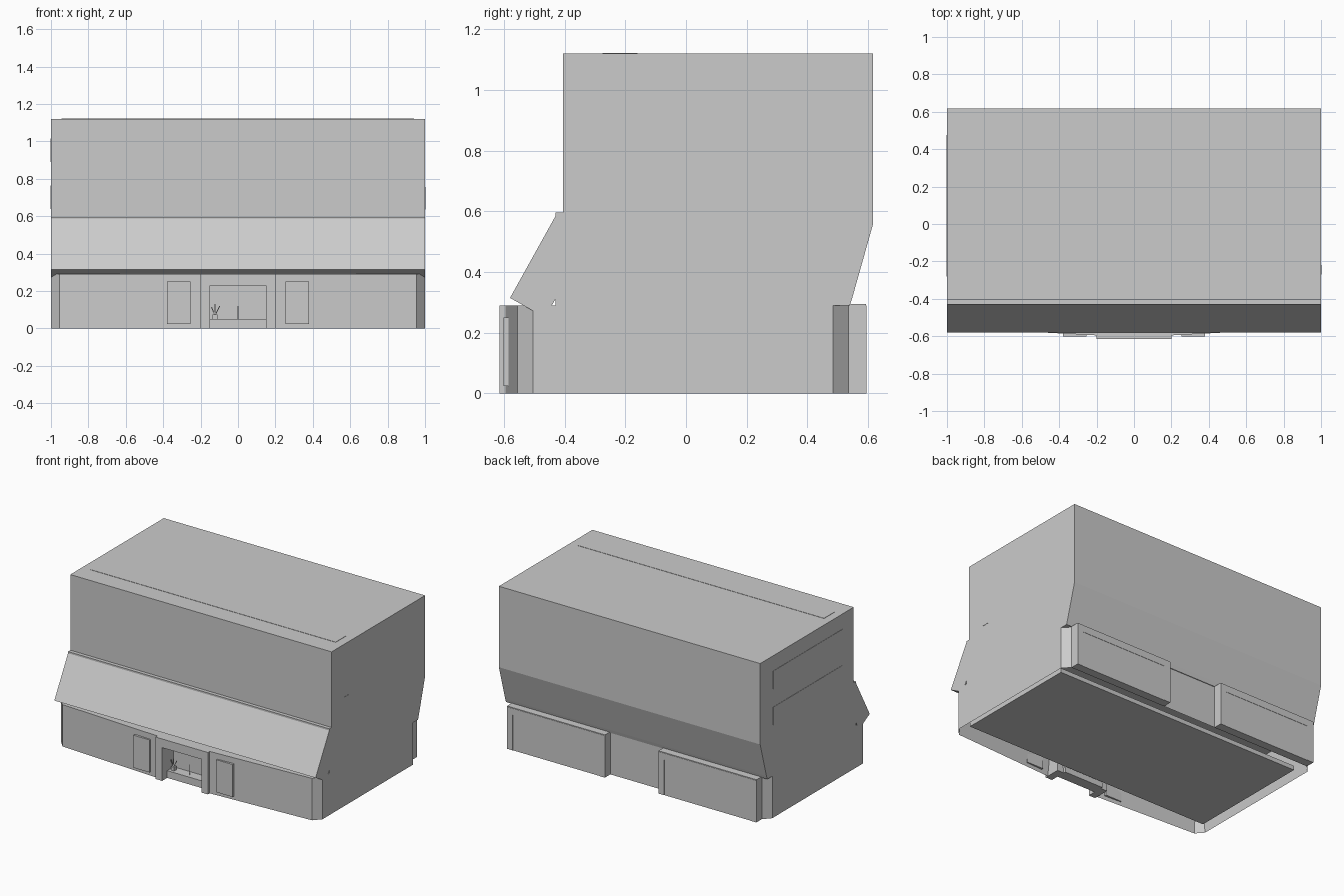
import bpy, bmesh
from mathutils import Vector

if "Cube" in bpy.data.objects:
    bpy.data.objects.remove(bpy.data.objects["Cube"])


def finish(name, bm):
    bmesh.ops.recalc_face_normals(bm, faces=bm.faces[:])
    me = bpy.data.meshes.new(name)
    bm.to_mesh(me)
    bm.free()
    ob = bpy.data.objects.new(name, me)
    bpy.context.collection.objects.link(ob)
    return ob


def prism(name, base, direction, pocket=None):
    """Extrude a polygon; pocket = (wall thickness, depth) hollows it from below."""
    bm = bmesh.new()
    bottom = bm.faces.new([bm.verts.new(p) for p in base])
    res = bmesh.ops.extrude_face_region(bm, geom=[bottom], use_keep_orig=True)
    top = [v for v in res["geom"] if isinstance(v, bmesh.types.BMVert)]
    bmesh.ops.translate(bm, verts=top, vec=Vector(direction))
    bmesh.ops.recalc_face_normals(bm, faces=bm.faces[:])
    if pocket:
        bm.faces.ensure_lookup_table()
        low = min(bm.faces, key=lambda f: f.calc_center_median().z)
        bmesh.ops.inset_region(bm, faces=[low], thickness=pocket[0], use_even_offset=True)
        bmesh.ops.translate(bm, verts=low.verts[:], vec=(0, 0, pocket[1]))
    return finish(name, bm)


def box(name, x0, x1, y0, y1, z0, z1):
    base = [(x0, y0, z0), (x1, y0, z0), (x1, y1, z0), (x0, y1, z0)]
    return prism(name, base, (0, 0, z1 - z0))


def side_profile(name, pts, half=1.0):
    return prism(name, [(-half, y, z) for y, z in pts], (2 * half, 0, 0))


# Upper storey
box("upper_storey", -1, 1, -0.405, 0.617, 0.59, 1.12)

# Middle storey with sloping back eave
side_profile("middle_storey", [(-0.43, 0.29), (0.54, 0.29), (0.548, 0.315),
                               (0.617, 0.56), (0.617, 0.597), (-0.43, 0.597)])

# Tilted front canopy slab
side_profile("front_canopy", [(-0.43, 0.585), (-0.58, 0.315),
                              (-0.465, 0.25), (-0.312, 0.52)])

# Hollow ground floor with bowed front, cut corners and entrance notch
half = [(0.15, -0.49), (0.15, -0.598), (0.955, -0.555), (1, -0.505),
        (1, 0.485), (0.955, 0.535)]
outline = half + [(-x, y) for x, y in reversed(half)]
prism("ground_floor_walls", [(x, y, 0) for x, y in outline], (0, 0, 0.29), pocket=(0.035, 0.27))
box("floor_plate", -0.945, 0.945, -0.46, 0.42, 0.02, 0.05)

# Entrance surround
box("entrance_lintel", -0.2, 0.2, -0.615, -0.485, 0.23, 0.29)
box("entrance_step", -0.15, 0.15, -0.56, -0.485, 0.0, 0.05)

for s, side in ((-1, "left"), (1, "right")):
    def mirrored(name, a, b, *rest):
        lo, hi = sorted((s * a, s * b))
        return box(side + "_" + name, lo, hi, *rest)

    mirrored("entrance_jamb", 0.15, 0.2, -0.615, -0.50, 0.0, 0.235)
    # Raised front wall panels
    mirrored("front_panel", 0.255, 0.38, -0.602, -0.575, 0.025, 0.25)
    # Back wall slabs either side of the rear recess, with thin frame trim
    mirrored("back_slab", 0.205, 0.955, 0.534, 0.593, 0.0, 0.295)
    mirrored("back_trim_top", 0.205, 0.955, 0.592, 0.595, 0.245, 0.29)
    mirrored("back_trim_inner", 0.205, 0.25, 0.592, 0.595, 0.0, 0.245)
    mirrored("back_trim_outer", 0.91, 0.955, 0.592, 0.595, 0.0, 0.245)

# Thin flush strips on roof and side walls
box("roof_strip", -0.945, 0.94, -0.275, -0.16, 1.118, 1.122)
for i, z in enumerate((0.64, 0.89)):
    box(f"left_wall_strip_{i}", -1.002, -0.998, -0.28, 0.475, z, z + 0.125)
box("right_wall_patch", 0.998, 1.002, -0.27, -0.218, 0.635, 0.755)

# Small potted plant and post on the step
box("plant_pot", -0.135, -0.11, -0.54, -0.515, 0.05, 0.075)
for i, (dx, h) in enumerate(((-0.02, 0.115), (0.0, 0.13), (0.025, 0.12))):
    x = -0.1225
    prism(f"plant_leaf_{i}", [(x - 0.003, -0.53, 0.07), (x + 0.003, -0.53, 0.07),
                              (x, -0.525, 0.07)], (dx, 0, h - 0.07))
box("entrance_post", -0.002, 0.002, -0.53, -0.526, 0.05, 0.12)
